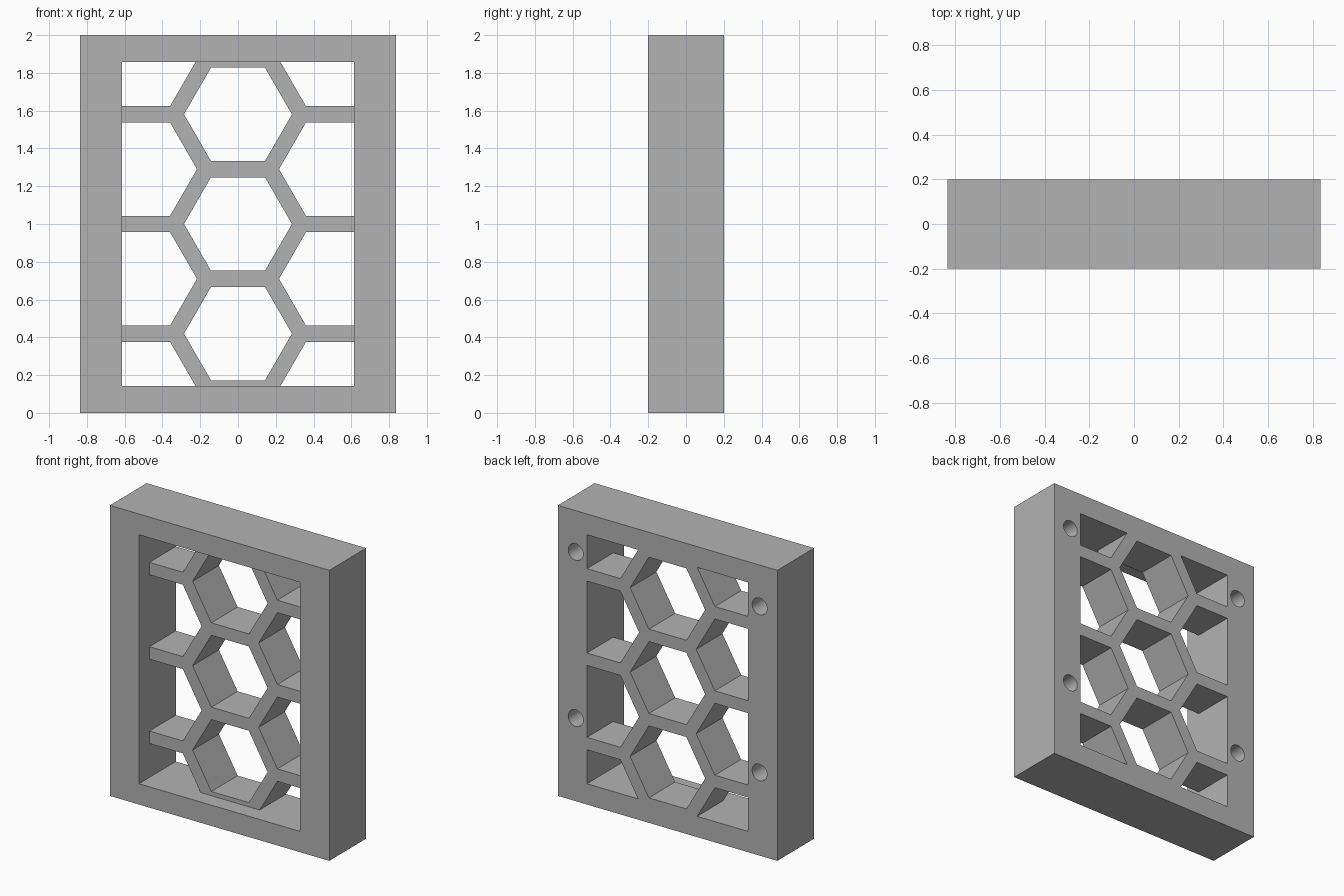
import bpy, bmesh, math
from mathutils import Matrix, Vector

if "Cube" in bpy.data.objects:
    bpy.data.objects.remove(bpy.data.objects["Cube"])

# Main dimensions
WIDTH, DEPTH, HEIGHT = 1.671, 0.4, 2.0
INNER_X, INNER_Z = 0.614, 0.857      # half size of the opening
GRID_FRONT = -0.086                  # the grid is recessed from the front
CELL_R = 0.2857
PITCH = 0.5806
COLUMN = PITCH * math.cos(math.pi / 6)
HOLE_R, HOLE_DEPTH = 0.057, 0.286
MID = HEIGHT / 2


def add_box(bm, x, y0, y1, z):
    """Box of half sizes x and z around the middle height, from y0 to y1."""
    m = Matrix.Translation((0, (y0 + y1) / 2, MID)) @ Matrix.Diagonal((2 * x, y1 - y0, 2 * z, 1))
    bmesh.ops.create_cube(bm, size=1, matrix=m)


def add_prism(bm, sides, radius, x, z, y0, y1):
    """Prism along y, with a corner pointing to +x."""
    m = Matrix.Translation((x, (y0 + y1) / 2, z)) @ Matrix.Rotation(math.pi / 2, 4, 'X')
    ring = bmesh.ops.create_cone(bm, cap_ends=True, segments=sides, radius1=radius,
                                 radius2=radius, depth=y1 - y0)["verts"]
    turn = Matrix.Rotation(-math.atan2(ring[0].co.y, ring[0].co.x), 4, 'Z')
    bmesh.ops.transform(bm, matrix=m @ turn, verts=ring)


def clip(bm, point, normal):
    """Cut away everything beyond a plane and close the cut."""
    geom = bm.verts[:] + bm.edges[:] + bm.faces[:]
    cut = bmesh.ops.bisect_plane(bm, geom=geom, plane_co=point, plane_no=normal,
                                 clear_outer=True)["geom_cut"]
    edges = [e for e in cut if isinstance(e, bmesh.types.BMEdge)]
    if edges:
        bmesh.ops.holes_fill(bm, edges=edges, sides=0)


def make_object(name, bm):
    bmesh.ops.recalc_face_normals(bm, faces=bm.faces)
    mesh = bpy.data.meshes.new(name)
    bm.to_mesh(mesh)
    bm.free()
    obj = bpy.data.objects.new(name, mesh)
    bpy.context.collection.objects.link(obj)
    return obj


def subtract(target, cutter):
    """Apply a boolean difference and remove the cutter."""
    cutter.hide_render = True
    mod = target.modifiers.new("cut", 'BOOLEAN')
    mod.operation, mod.solver, mod.object = 'DIFFERENCE', 'EXACT', cutter
    bpy.ops.object.select_all(action='DESELECT')
    bpy.context.view_layer.objects.active = target
    target.select_set(True)
    bpy.ops.object.modifier_apply(modifier=mod.name)
    bpy.data.objects.remove(cutter)


# Solid block
bm = bmesh.new()
add_box(bm, WIDTH / 2, -DEPTH / 2, DEPTH / 2, HEIGHT / 2)
panel = make_object("honeycomb_panel", bm)

# Front pocket
bm = bmesh.new()
add_box(bm, INNER_X, -DEPTH, GRID_FRONT, INNER_Z)
subtract(panel, make_object("pocket_cutter", bm))

# Honeycomb cells, trimmed to the opening
bm = bmesh.new()
centres = [(0, row) for row in (-1, 0, 1)]
centres += [(side, row) for side in (-1, 1) for row in (-1.5, -0.5, 0.5, 1.5)]
for col, row in centres:
    add_prism(bm, 6, CELL_R, col * COLUMN, MID + row * PITCH, GRID_FRONT - 0.05, DEPTH)
for s in (-1, 1):
    clip(bm, Vector((s * INNER_X, 0, MID)), Vector((s, 0, 0)))
    clip(bm, Vector((0, 0, MID + s * INNER_Z)), Vector((0, 0, s)))
subtract(panel, make_object("cell_cutter", bm))

# Blind mounting holes in the back
bm = bmesh.new()
for x in (-0.7, 0.7):
    for z in (0.572, 1.715):
        add_prism(bm, 32, HOLE_R, x, z, DEPTH / 2 - HOLE_DEPTH, DEPTH)
subtract(panel, make_object("hole_cutter", bm))

# Plain grey finish
grey = bpy.data.materials.new("grey")
grey.use_nodes = True
colour = (0.45, 0.45, 0.45, 1)
grey.diffuse_color = colour
grey.node_tree.nodes["Principled BSDF"].inputs["Base Color"].default_value = colour
panel.data.materials.clear()
panel.data.materials.append(grey)
for face in panel.data.polygons:
    face.material_index = 0
bpy.ops.object.shade_smooth_by_angle(angle=math.radians(30))
